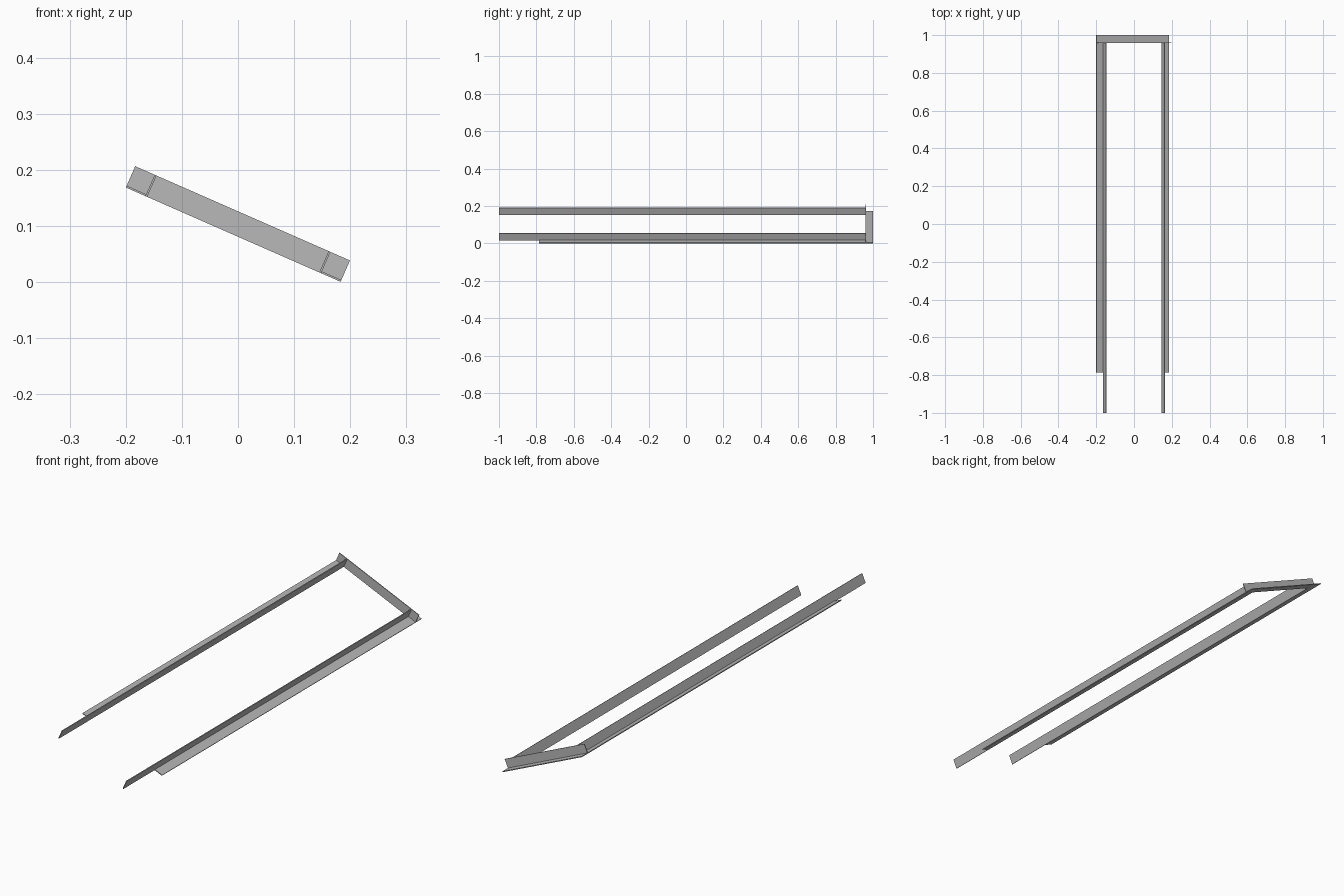
import bpy, bmesh
from math import radians
from mathutils import Matrix, Vector

cube = bpy.data.objects.get("Cube")
if cube:
    bpy.data.objects.remove(cube, do_unlink=True)

# Single painted-steel colour
steel = bpy.data.materials.new("grey steel")
steel.use_nodes = True
colour = (0.48, 0.48, 0.48, 1)
steel.diffuse_color = colour
steel.node_tree.nodes["Principled BSDF"].inputs["Base Color"].default_value = colour

HALF = 0.209          # half width across the frame
LEG = 0.0415          # leg length of the angle section
T = 0.0035            # sheet thickness
BACK = 1.0            # rear edge
WEB_Y = BACK - LEG    # front face of the rear upright leg

# The whole frame leans over sideways
tilt = Matrix.Translation((-0.0085, 0, 0.0845)) @ Matrix.Rotation(radians(23.7), 4, 'Y')


def angle_bar(name, boxes):
    """Join box-shaped legs, given as low and high corners, into one tilted bar."""
    bm = bmesh.new()
    for low, high in boxes:
        low, high = Vector(low), Vector(high)
        size = high - low
        size = Vector([abs(s) for s in size])
        place = Matrix.Translation((low + high) / 2) @ Matrix.Diagonal(size).to_4x4()
        bmesh.ops.create_cube(bm, size=1, matrix=tilt @ place)
    mesh = bpy.data.meshes.new(name)
    bm.to_mesh(mesh)
    bm.free()
    mesh.materials.append(steel)
    bpy.context.collection.objects.link(bpy.data.objects.new(name, mesh))


# Side rails: long upright leg inside, shorter flat leg pointing outward
inner = HALF - LEG
for name, s in (("left_rail", 1), ("right_rail", -1)):
    angle_bar(name, [
        ((s * inner, -1, 0), (s * (inner + T), WEB_Y, LEG)),
        ((s * (inner + T), -0.785, 0), (s * HALF, WEB_Y, T)),
    ])

# Rear crossbar: upright leg in front, flat leg pointing backward
angle_bar("rear_crossbar", [
    ((-HALF, WEB_Y, 0), (HALF, WEB_Y + T, LEG)),
    ((-HALF, WEB_Y + T, 0), (HALF, BACK, T)),
])
